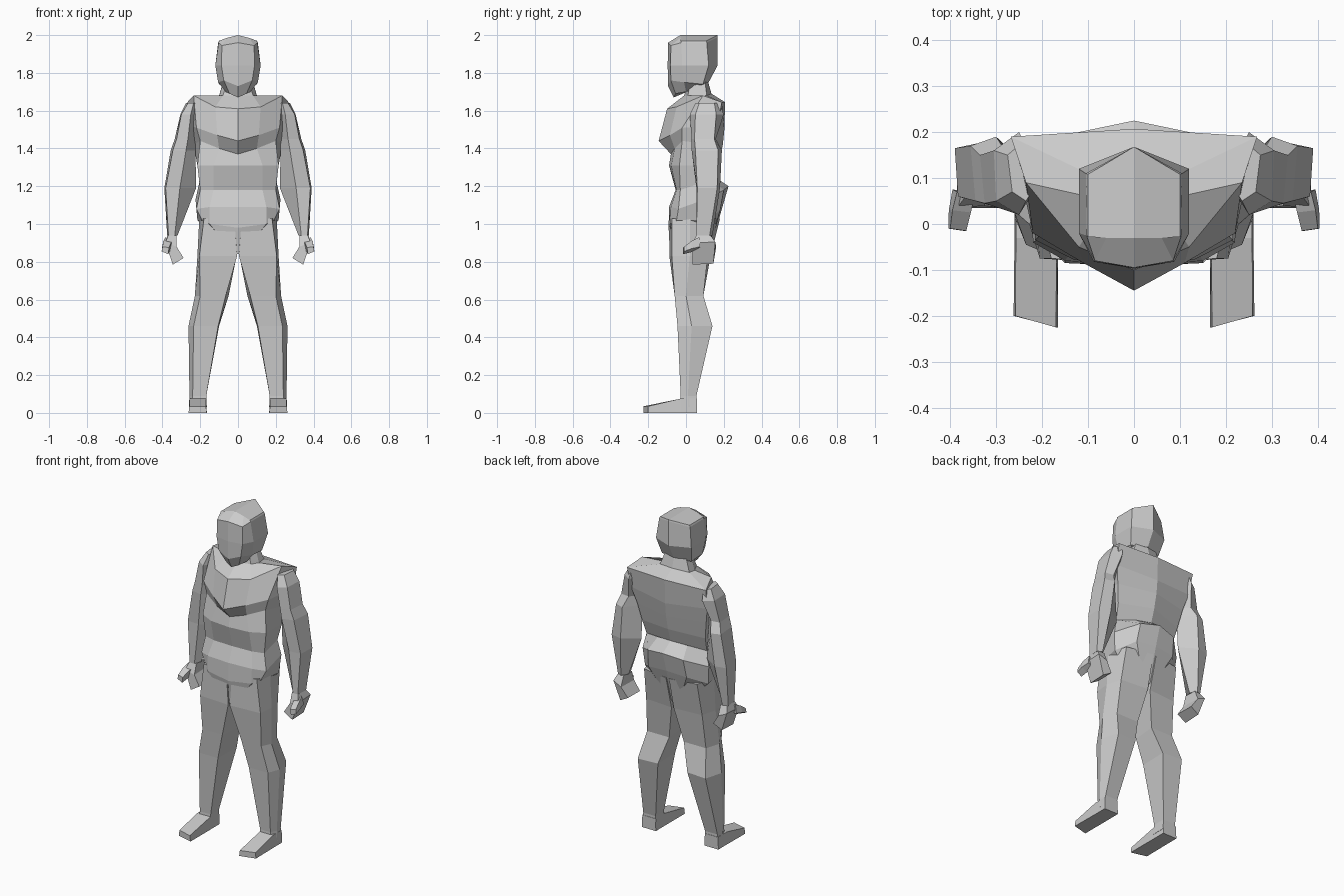
import bpy, bmesh


def loft(name, rings, closed):
    """Skin between rings, cap the ends and mirror across x = 0.
    Open rings are half sections running from front centre to back centre."""
    bm = bmesh.new()
    rows = [[bm.verts.new(p) for p in ring] for ring in rings]
    n = len(rows[0])
    for a, b in zip(rows, rows[1:]):
        for i in range(n if closed else n - 1):
            j = (i + 1) % n
            bm.faces.new((a[i], a[j], b[j], b[i]))
    bm.faces.new(rows[0])
    bm.faces.new(rows[-1])
    # mirrored copy
    geom = bm.verts[:] + bm.edges[:] + bm.faces[:]
    copy = bmesh.ops.duplicate(bm, geom=geom)["geom"]
    for v in copy:
        if isinstance(v, bmesh.types.BMVert):
            v.co.x = -v.co.x
    if not closed:
        bmesh.ops.remove_doubles(bm, verts=bm.verts[:], dist=0.0005)
    bmesh.ops.recalc_face_normals(bm, faces=bm.faces[:])
    mesh = bpy.data.meshes.new(name)
    bm.to_mesh(mesh)
    bm.free()
    obj = bpy.data.objects.new(name, mesh)
    bpy.context.collection.objects.link(obj)
    return obj


def level(z, *xy):
    """Horizontal ring at height z."""
    return [(x, y, z) for x, y in xy]


# Head: faceted, with a ridge down the middle of face and skull
loft("head", [
    [(0, -.03, 2.0), (.06, -.03, 1.985), (.1, -.028, 1.97), (.1, .108, 1.97), (0, .168, 2.0)],
    [(0, -.095, 1.96), (.085, -.08, 1.945), (.103, -.025, 1.96), (.105, .11, 1.96), (0, .168, 1.99)],
    [(0, -.097, 1.84), (.088, -.082, 1.84), (.12, -.02, 1.84), (.12, .12, 1.84), (0, .168, 1.84)],
    [(0, -.095, 1.73), (.075, -.08, 1.76), (.105, -.01, 1.75), (.1, .09, 1.74), (0, .12, 1.75)],
    [(0, -.065, 1.67), (.045, -.055, 1.69), (.065, 0, 1.70), (.06, .07, 1.73), (0, .10, 1.74)],
], False)

# Neck and chest, with broad shoulder slab and pointed chest front
loft("chest", [
    [(0, .01, 1.74), (.06, .02, 1.74), (.08, .06, 1.75), (.07, .10, 1.76), (0, .115, 1.76)],
    [(0, -.01, 1.68), (.08, .01, 1.68), (.1, .06, 1.675), (.1, .11, 1.68), (0, .135, 1.69)],
    [(0, -.1, 1.61), (.12, -.05, 1.62), (.235, .09, 1.68), (.268, .19, 1.645), (0, .207, 1.645)],
    [(0, -.145, 1.44), (.11, -.085, 1.47), (.22, -.02, 1.51), (.26, .165, 1.52), (0, .203, 1.5)],
    [(0, -.08, 1.37), (.1, -.06, 1.40), (.2, -.02, 1.44), (.235, .14, 1.42), (0, .195, 1.42)],
    [(0, -.09, 1.31), (.13, -.078, 1.31), (.215, -.035, 1.31), (.215, .12, 1.31), (0, .175, 1.33)],
    [(0, -.055, 1.18), (.13, -.05, 1.18), (.2, -.03, 1.18), (.205, .09, 1.22), (0, .15, 1.25)],
], False)

# Hips
loft("hips", [
    [(0, -.055, 1.18), (.13, -.05, 1.18), (.2, -.03, 1.18), (.205, .09, 1.22), (.1, .13, 1.24), (0, .15, 1.25)],
    [(0, -.09, 1.09), (.15, -.08, 1.09), (.22, -.04, 1.08), (.225, .1, 1.13), (.12, .2, 1.18), (0, .225, 1.2)],
    [(0, -.092, .98), (.15, -.085, 1.0), (.19, -.05, 1.02), (.215, .09, 1.02), (.13, .18, 1.07), (0, .19, 1.08)],
    [(0, -.085, .84), (.03, -.06, .85), (.06, -.03, .87), (.06, .06, .88), (.04, .12, .88), (0, .13, .87)],
], False)

# Legs: front inner, front outer, outer, back outer, back inner
loft("legs", [
    level(1.03, (.02, -.085), (.18, -.075), (.205, .02), (.18, .15), (.01, .18)),
    level(.83, (.005, -.088), (.205, -.075), (.215, .02), (.19, .115), (.008, .13)),
    level(.62, (.065, -.06), (.2, -.06), (.228, 0), (.2, .092), (.05, .092)),
    level(.46, (.105, -.045), (.235, -.045), (.262, .03), (.23, .14), (.1, .13)),
    level(.09, (.168, -.025), (.24, -.028), (.257, .01), (.252, .055), (.168, .055)),
    level(.03, (.165, -.03), (.245, -.03), (.26, .01), (.255, .055), (.165, .055)),
], True)

# Feet: flat wedges running from heel to toe
loft("feet", [
    [(x, y, z) for x, z in ((.165, 0), (.26, 0), (.257, top), (.168, top))]
    for y, top in ((.057, .075), (-.03, .075))
] + [
    [(.165, -.225, 0), (.262, -.2, 0), (.258, -.2, .035), (.17, -.225, .035)],
], True)

# Arms: inner, front, outer front, outer back, back
loft("arms", [
    level(1.64, (.21, .09), (.235, .05), (.265, .07), (.275, .15), (.24, .18)),
    level(1.58, (.2, .1), (.25, .02), (.3, .05), (.305, .16), (.25, .2)),
    level(1.45, (.225, .1), (.265, .03), (.325, .045), (.335, .15), (.28, .158)),
    level(1.39, (.225, .1), (.275, .03), (.345, .05), (.356, .17), (.3, .19)),
    level(1.19, (.222, .115), (.308, .055), (.383, .06), (.39, .165), (.32, .18)),
    level(.94, (.32, .1), (.335, .055), (.368, .055), (.375, .125), (.345, .14)),
], True)

# Hands: fingers curled down and inwards
loft("hands", [
    [(.325, .06, .94), (.37, .055, .94), (.372, .13, .94), (.33, .135, .94)],
    [(.325, .04, .88), (.385, .035, .9), (.385, .155, .905), (.33, .16, .88)],
    [(.288, .035, .82), (.345, .035, .785), (.345, .145, .79), (.29, .15, .82)],
], True)

# Thumbs: pointing forwards
loft("thumbs", [
    [(.345, .07, .91), (.385, .07, .93), (.395, .075, .88), (.35, .07, .87)],
    [(.355, .025, .9), (.395, .03, .91), (.403, .03, .87), (.365, .025, .85)],
    [(.365, -.015, .875), (.4, -.01, .88), (.404, -.01, .855), (.37, -.015, .84)],
], True)
